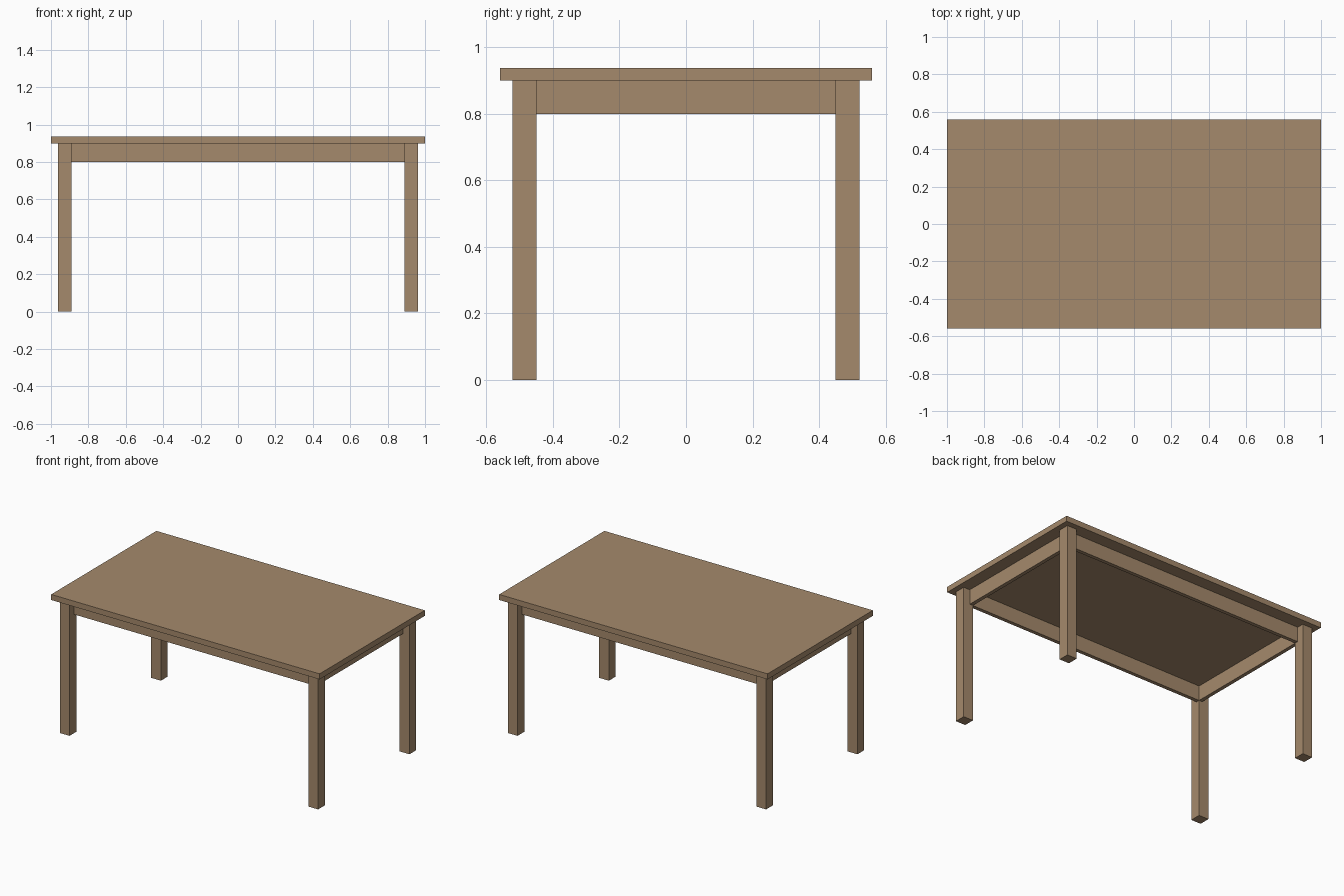
import bpy

# Remove the default cube
default = bpy.data.objects.get("Cube")
if default:
    bpy.data.objects.remove(default, do_unlink=True)

# Single wood colour
WOOD = (0.375, 0.252, 0.149, 1.0)
wood = bpy.data.materials.new("light brown wood")
wood.use_nodes = True
wood.diffuse_color = WOOD
wood.node_tree.nodes["Principled BSDF"].inputs["Base Color"].default_value = WOOD

# Main dimensions
LENGTH, WIDTH, HEIGHT = 2.0, 1.12, 0.9375
TOP = 0.0375            # tabletop thickness
OVERHANG = 0.0375       # tabletop edge to leg
LEG = 0.0725            # leg thickness
APRON_H, APRON_T = 0.1, 0.025


def box(name, size, centre):
    bpy.ops.mesh.primitive_cube_add(size=1, location=centre)
    obj = bpy.context.object
    obj.name = obj.data.name = name
    obj.scale = size
    bpy.ops.object.transform_apply(location=False, rotation=False, scale=True)
    obj.data.materials.append(wood)
    return obj


leg_h = HEIGHT - TOP
leg_x = LENGTH / 2 - OVERHANG - LEG / 2
leg_y = WIDTH / 2 - OVERHANG - LEG / 2
inner_x, inner_y = leg_x - LEG / 2, leg_y - LEG / 2
apron_z = leg_h - APRON_H / 2

# Tabletop
box("tabletop", (LENGTH, WIDTH, TOP), (0, 0, HEIGHT - TOP / 2))

# Legs
for y_side, y_name in ((-1, "front"), (1, "back")):
    for x_side, x_name in ((-1, "right"), (1, "left")):
        box(f"{y_name}_{x_name}_leg", (LEG, LEG, leg_h),
            (x_side * leg_x, y_side * leg_y, leg_h / 2))

# Aprons, flush with the inner faces of the legs
for side, name in ((-1, "front"), (1, "back")):
    box(f"{name}_apron", (2 * inner_x, APRON_T, APRON_H),
        (0, side * (inner_y + APRON_T / 2), apron_z))
for side, name in ((-1, "right"), (1, "left")):
    box(f"{name}_apron", (APRON_T, 2 * inner_y, APRON_H),
        (side * (inner_x + APRON_T / 2), 0, apron_z))
